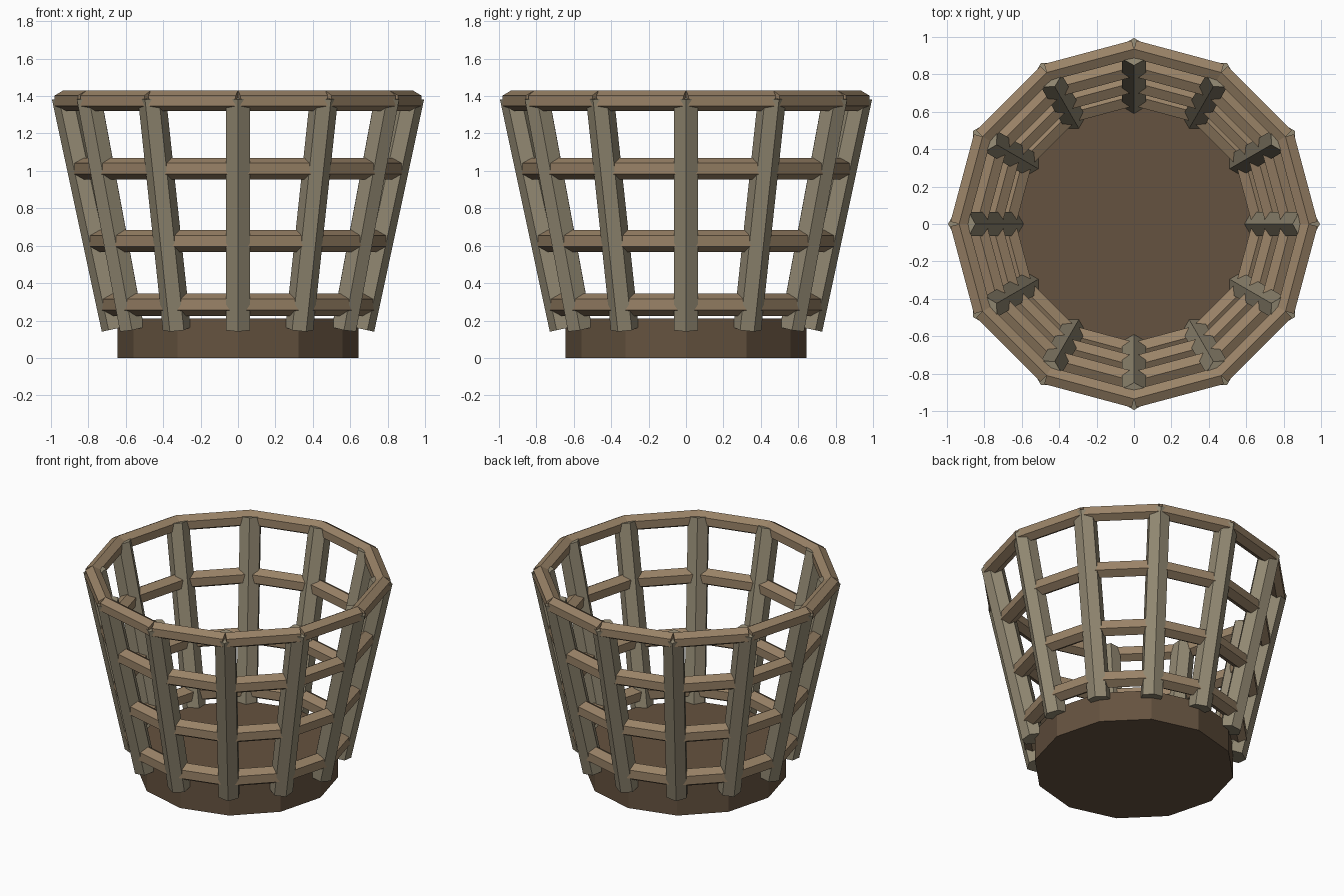
import bpy, math
from mathutils import Vector, Matrix

if "Cube" in bpy.data.objects:
    bpy.data.objects.remove(bpy.data.objects["Cube"])

SIDES = 12


def material(name, rgb):
    m = bpy.data.materials.new(name)
    m.diffuse_color = (*rgb, 1)
    m.use_nodes = True
    m.node_tree.nodes["Principled BSDF"].inputs["Base Color"].default_value = m.diffuse_color
    return m


slat_mat = material("grey_wood", (0.29, 0.25, 0.17))
ring_mat = material("brown_wood", (0.32, 0.225, 0.135))
base_mat = material("dark_wood", (0.13, 0.085, 0.05))


def corner(i, r, z):
    a = math.tau * i / SIDES
    return Vector((r * math.cos(a), r * math.sin(a), z))


def beam(name, a, b, radius, mat):
    """Six-sided beam from a to b, with one edge turned upwards / towards the axis."""
    bpy.ops.mesh.primitive_cylinder_add(vertices=6, radius=radius, depth=(b - a).length)
    ob = bpy.context.object
    ob.name = name
    z = (b - a).normalized()
    x = Vector((0, 0, 1)).cross(z).normalized()
    y = z.cross(x)
    rot = Matrix((x, y, z)).transposed().to_4x4()
    ob.matrix_world = Matrix.Translation((a + b) / 2) @ rot
    ob.data.materials.append(mat)


# solid twelve-sided base
bpy.ops.mesh.primitive_cylinder_add(vertices=SIDES, radius=0.645, depth=0.212,
                                    location=(0, 0, 0.106))
base = bpy.context.object
base.name = "base"
base.data.materials.append(base_mat)

# leaning upright slats
for i in range(SIDES):
    beam(f"slat_{i + 1}", corner(i, 0.655, 0.156), corner(i, 0.921, 1.396), 0.075, slat_mat)

# horizontal rings and rim: name, corner radius, height, beam radius
rings = [
    ("lower_ring", 0.685, 0.285, 0.06),
    ("middle_ring", 0.757, 0.625, 0.058),
    ("upper_ring", 0.84, 1.012, 0.058),
    ("rim", 0.935, 1.375, 0.055),
]
for name, r, z, thick in rings:
    for i in range(SIDES):
        beam(f"{name}_{i + 1}", corner(i, r, z), corner(i + 1, r, z), thick, ring_mat)
